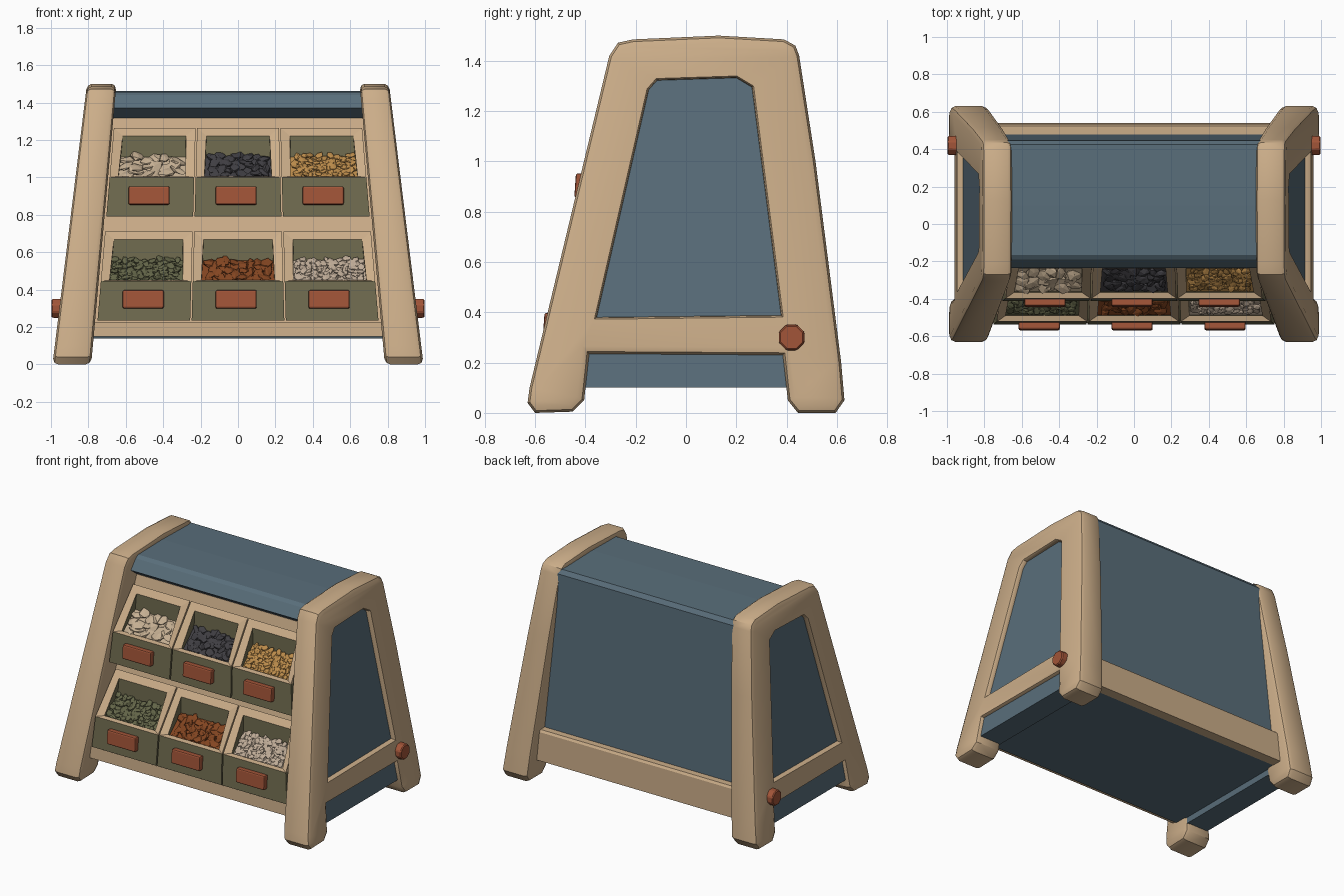
import bpy, bmesh, math, random
from mathutils import Vector, Matrix
from mathutils.geometry import tessellate_polygon

if "Cube" in bpy.data.objects:
    bpy.data.objects.remove(bpy.data.objects["Cube"])

random.seed(4)

def mat(name, r, g, b):
    m = bpy.data.materials.new(name)
    m.diffuse_color = (r, g, b, 1)
    m.use_nodes = True
    m.node_tree.nodes["Principled BSDF"].inputs["Base Color"].default_value = m.diffuse_color
    return m

WOOD = mat("pale_wood", 0.60, 0.42, 0.25)
BLUE = mat("slate_blue", 0.10, 0.155, 0.195)
OLIVE = mat("olive", 0.165, 0.15, 0.08)
RUST = mat("rust_red", 0.36, 0.09, 0.04)
FILL = [mat("cream_chips", 0.56, 0.43, 0.29), mat("charcoal_chips", 0.05, 0.048, 0.055),
        mat("ochre_chips", 0.50, 0.26, 0.07), mat("green_chips", 0.125, 0.13, 0.065),
        mat("brown_chips", 0.23, 0.06, 0.015), mat("pale_chips", 0.52, 0.41, 0.31)]

def outer_x(z): return 0.992 - 0.123 * z    # outside of the leaning side frame
def inner_x(z): return 0.785 - 0.090 * z    # inside of the leaning side frame

def finish(name, bm, *mats):
    bmesh.ops.recalc_face_normals(bm, faces=bm.faces)
    me = bpy.data.meshes.new(name)
    bm.to_mesh(me)
    bm.free()
    for m in mats:
        me.materials.append(m)
    ob = bpy.data.objects.new(name, me)
    bpy.context.collection.objects.link(ob)
    return ob

def smooth(ob, angle=35):
    bpy.ops.object.select_all(action='DESELECT')
    ob.select_set(True)
    bpy.context.view_layer.objects.active = ob
    bpy.ops.object.shade_smooth_by_angle(angle=math.radians(angle))

def bevel(ob, w, seg=2):
    b = ob.modifiers.new("bevel", 'BEVEL')
    b.width, b.segments = w, seg

def offset(poly, d):
    """Move a counter-clockwise polygon inward by d."""
    out = []
    for i, p in enumerate(poly):
        p = Vector(p)
        e1 = (p - Vector(poly[i - 1])).normalized()
        e2 = (Vector(poly[(i + 1) % len(poly)]) - p).normalized()
        n1, n2 = Vector((-e1.y, e1.x)), Vector((-e2.y, e2.x))
        out.append(p + (n1 + n2) * (d / (1 + n1.dot(n2))))
    return out

def prism(name, prof, x0, x1, m):
    """Extrude a (y, z) profile between two x limits that follow z."""
    bm = bmesh.new()
    sides = [[bm.verts.new((x(z), y, z)) for y, z in prof] for x in (x0, x1)]
    n = len(prof)
    for i in range(n):
        j = (i + 1) % n
        bm.faces.new((sides[0][i], sides[0][j], sides[1][j], sides[1][i]))
    for s in sides:
        bm.faces.new(s)
    return finish(name, bm, m)

# Side frames: rounded A-shape with a window
SHAPE = [(-0.60, 0), (-0.45, 0.005), (-0.405, 0.05), (-0.385, 0.235), (0.385, 0.23),
         (0.405, 0.05), (0.445, 0), (0.595, 0), (0.63, 0.05), (0.617, 0.2), (0.515, 1.0),
         (0.45, 1.42), (0.435, 1.46), (0.39, 1.485), (0.13, 1.5), (-0.21, 1.485),
         (-0.27, 1.472), (-0.305, 1.42), (-0.622, 0.1), (-0.63, 0.04)]
HOLE = [(-0.355, 0.38), (0.378, 0.388), (0.262, 1.295), (0.20, 1.332), (-0.115, 1.322), (-0.148, 1.285)]

def side_frame(name, s):
    bm = bmesh.new()
    # (position through the thickness, edge inset)
    steps = [(0, 0.03), (0.05, 0.009), (0.15, 0), (0.85, 0), (0.95, 0.009), (1, 0.03)]
    rings = []
    for t, d in steps:
        pts = [offset(SHAPE, d), offset(HOLE, -d * 0.25)]
        rings.append([[bm.verts.new((s * (inner_x(z) * (1 - t) + outer_x(z) * t), y, z))
                       for y, z in loop] for loop in pts])
    for a, b in zip(rings, rings[1:]):
        for la, lb in zip(a, b):
            for i in range(len(la)):
                j = (i + 1) % len(la)
                bm.faces.new((la[i], la[j], lb[j], lb[i]))
    for r in (rings[0], rings[-1]):
        flat = r[0] + r[1]
        polys = [[Vector((v.co.y, v.co.z, 0)) for v in loop] for loop in r]
        for tri in tessellate_polygon(polys):
            bm.faces.new([flat[k] for k in tri])
    smooth(finish(name, bm, WOOD))

for side, s in (("left", -1), ("right", 1)):
    side_frame(side + "_frame", s)
    # Peg on the frame
    bm = bmesh.new()
    bmesh.ops.create_cone(bm, cap_ends=True, segments=8, radius1=0.056, radius2=0.054, depth=0.06,
                          matrix=Matrix.Translation((s * 0.967, 0.42, 0.30)) @
                          Matrix.Rotation(s * math.pi / 2, 4, 'Y') @ Matrix.Rotation(math.pi / 8, 4, 'Z'))
    bevel(finish(side + "_peg", bm, RUST), 0.006, 1)
    # Blue skirt panel below the crossbar
    prism(side + "_skirt_panel", [(-0.43, 0.10), (0.43, 0.10), (0.43, 0.26), (-0.43, 0.26)],
          lambda z: s * (inner_x(z) + 0.01), lambda z: s * (outer_x(z) - 0.03), BLUE)

# Body shell with roof and overhanging front lip
shell = lambda z: outer_x(z) - 0.03
prism("body_shell", [(-0.50, 0.14), (0.49, 0.14), (0.48, 0.33), (0.447, 1.425),
                     (0.425, 1.453), (0.1, 1.462), (-0.165, 1.457), (-0.19, 1.44), (-0.235, 1.372),
                     (-0.15, 1.31), (-0.435, 0.15)],
      lambda z: -shell(z), shell, BLUE)

# Sloping back board, front ledge and rear rail
board = lambda z: inner_x(z) + 0.05
for name, prof in (
        ("sloping_board", [(-0.453, 0.15), (-0.163, 1.318), (-0.13, 1.318), (-0.42, 0.15)]),
        ("front_ledge", [(-0.53, 0.15), (-0.525, 0.228), (-0.42, 0.228), (-0.42, 0.15)]),
        ("rear_rail", [(0.47, 0.138), (0.54, 0.138), (0.535, 0.335), (0.525, 0.35), (0.46, 0.35)])):
    prism(name, prof, lambda z: -board(z), board, WOOD)

def bin_x(f, z):
    return f * (0.775 - 0.085 * z)

def make_bin(tag, col, dy, dz, fill, size):
    f0, f1 = -1 + col * 2 / 3, -1 + (col + 1) * 2 / 3
    bm = bmesh.new()

    def pair(y, z, inset=0.004):
        y, z = y + dy, z + dz
        return (bm.verts.new((bin_x(f0, z) + inset, y, z)), bm.verts.new((bin_x(f1, z) - inset, y, z)))

    fb, ft, bt = pair(-0.412, 0.79), pair(-0.397, 1.0), pair(-0.205, 1.265)
    bk, bb = pair(-0.245, 1.0), pair(-0.29, 0.79)
    ri, rb = pair(-0.365, 1.006, 0.05), pair(-0.237, 1.222, 0.055)      # rim opening
    li, lb = pair(-0.362, 0.98, 0.05), pair(-0.237, 1.11, 0.055)        # floor

    def face(m, *v):
        bm.faces.new(v).material_index = m
    face(0, fb[0], fb[1], ft[1], ft[0])
    face(0, fb[0], fb[1], bb[1], bb[0])
    face(0, bb[0], bb[1], bk[1], bk[0])
    face(1, bk[0], bk[1], bt[1], bt[0])
    face(1, ft[0], ft[1], ri[1], ri[0])
    face(1, bt[0], bt[1], rb[1], rb[0])
    face(0, ri[0], ri[1], li[1], li[0])
    face(0, rb[0], rb[1], lb[1], lb[0])
    face(2, li[0], li[1], lb[1], lb[0])
    for k in (0, 1):
        face(0, fb[k], ft[k], bk[k], bb[k])
        face(1, ft[k], bt[k], bk[k])
        face(1, ft[k], bt[k], rb[k], ri[k])
        face(0, ri[k], rb[k], lb[k], li[k])
    x0, x1 = li[0].co.x, li[1].co.x
    finish(tag + "_bin", bm, OLIVE, WOOD, fill)

    # Flat overlapping chips lying on the sloping floor
    bm = bmesh.new()
    step = size * 1.05
    nx, ny = int((x1 - x0) / step), max(3, int(0.18 / step))
    for i in range(nx):
        for j in range(ny):
            u = (i + 0.5 + random.uniform(-.35, .35)) / nx
            v = (j + 0.5 + random.uniform(-.35, .35)) / ny
            m = min(0.03, size * 0.6)
            pos = (x0 + m + u * (x1 - x0 - 2 * m), -0.352 + 0.105 * v + dy,
                   0.997 + 0.118 * v + dz + random.uniform(0, 0.012))
            rot = Matrix.Rotation(random.uniform(0.45, 1.0), 4, 'X') @ \
                Matrix.Rotation(random.uniform(-.3, .3), 4, 'Y') @ \
                Matrix.Rotation(random.uniform(0, 6.28), 4, 'Z')
            sc = Matrix.Diagonal((size * random.uniform(.8, 1.1), size * random.uniform(.55, .85),
                                  size * 0.26, 1))
            new = bmesh.ops.create_icosphere(bm, subdivisions=1, radius=1,
                                             matrix=Matrix.Translation(pos) @ rot @ sc)
            for vert in new["verts"]:
                vert.co += Vector([random.uniform(-.1, .1) * size for _ in range(3)])
    finish(tag + "_chips", bm, fill)

    # Raised label plate on the bin front
    bm = bmesh.new()
    zc = 0.903 + dz
    xc = bin_x((f0 + f1) / 2, zc) - 0.01
    bmesh.ops.create_cube(bm, size=1, matrix=Matrix.Translation((xc, -0.42 + dy, zc)) @
                          Matrix.Rotation(-0.07, 4, 'X') @ Matrix.Diagonal((0.22, 0.042, 0.098, 1)))
    bevel(finish(tag + "_label", bm, RUST), 0.009)

sizes = [0.05, 0.04, 0.026, 0.027, 0.042, 0.027]
for row, (dy, dz) in enumerate([(0, 0), (-0.125, -0.555)]):
    for col in range(3):
        k = row * 3 + col
        tag = ("upper", "lower")[row] + "_" + ("left", "middle", "right")[col]
        make_bin(tag, col, dy, dz, FILL[k], sizes[k])
